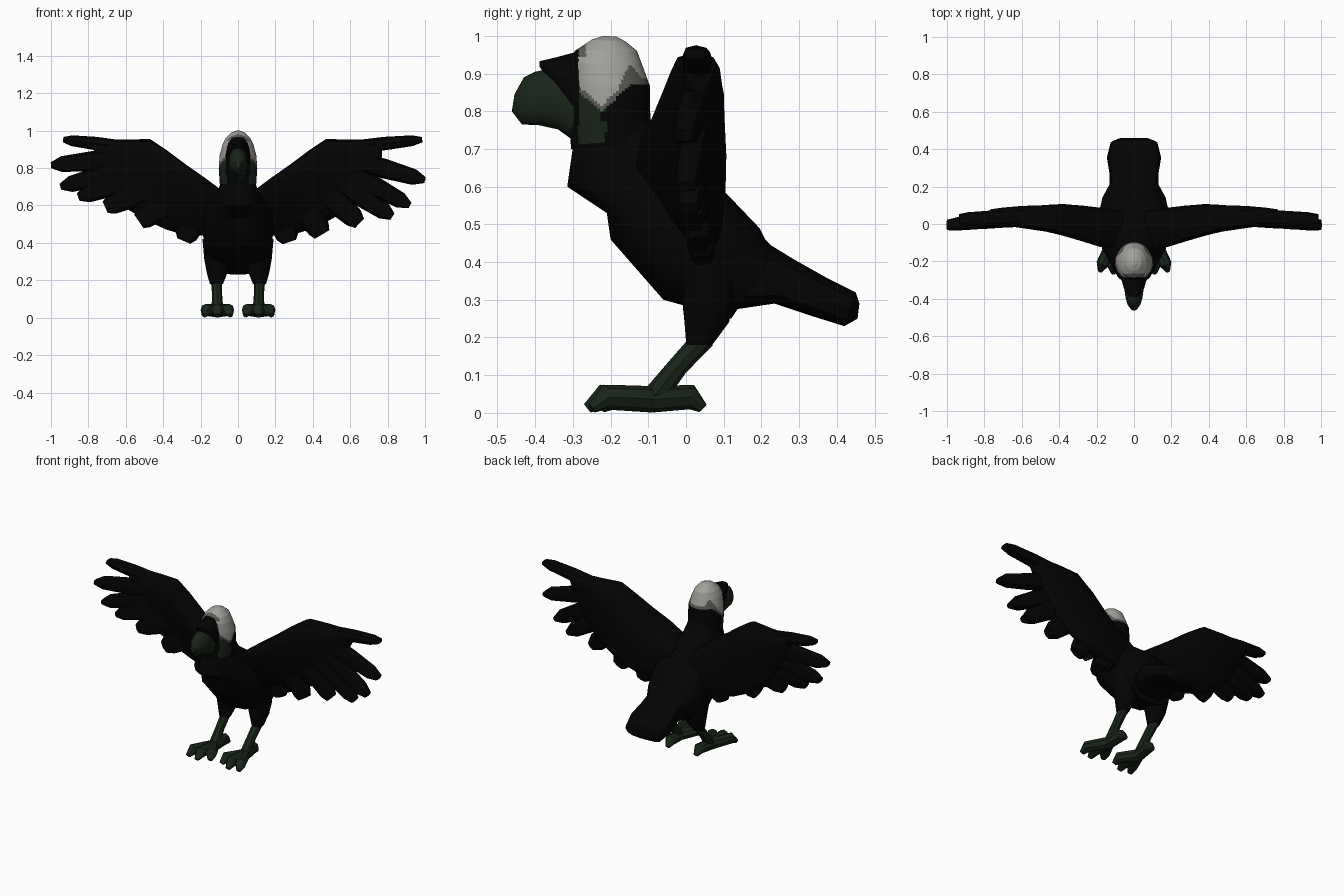
import bpy, bmesh, math
from mathutils import Vector

cube = bpy.data.objects.get("Cube")
if cube:
    bpy.data.objects.remove(cube, do_unlink=True)


def material(name, rgb):
    m = bpy.data.materials.new(name)
    m.use_nodes = True
    m.diffuse_color = (*rgb, 1)
    m.node_tree.nodes["Principled BSDF"].inputs["Base Color"].default_value = (*rgb, 1)
    return m


BLACK = material("black plumage", (0.0012, 0.0012, 0.0012))
GREEN = material("dark green skin", (0.010, 0.018, 0.010))
PALE = material("pale crown", (0.36, 0.35, 0.32))
GREY = material("grey crown edge", (0.10, 0.10, 0.09))


def loft(name, rings, mats, sides=12, power=1.0, taper=0.0, rule=None):
    """Skin rings of (centre, half axis, half axis) and cap both ends."""
    def shape(t):
        return math.copysign(abs(t) ** power, t) if abs(t) > 1e-6 else 0
    bm = bmesh.new()
    loops = []
    for c, a, b in rings:
        loop = []
        for i in range(sides):
            t = math.tau * i / sides
            u, v = shape(math.cos(t)), shape(math.sin(t))
            loop.append(bm.verts.new(Vector(c) + Vector(a) * u + Vector(b) * v * (1 + taper * u)))
        loops.append(loop)
    for lo, hi in zip(loops, loops[1:]):
        for i in range(sides):
            j = (i + 1) % sides
            bm.faces.new((lo[i], lo[j], hi[j], hi[i]))
    bm.faces.new(loops[0])
    bm.faces.new(loops[-1])
    bmesh.ops.recalc_face_normals(bm, faces=bm.faces)
    if rule:
        for f in bm.faces:
            f.material_index = rule(f.calc_center_median())
    mesh = bpy.data.meshes.new(name)
    bm.to_mesh(mesh)
    bm.free()
    for m in mats:
        mesh.materials.append(m)
    ob = bpy.data.objects.new(name, mesh)
    bpy.context.collection.objects.link(ob)
    bpy.ops.object.select_all(action="DESELECT")
    ob.select_set(True)
    bpy.context.view_layer.objects.active = ob
    bpy.ops.object.shade_smooth_by_angle(angle=math.radians(40))


def profile_rings(rows):
    """Rows of front y, front z, back y, back z, half width."""
    out = []
    for fy, fz, by, bz, w in rows:
        front, back = Vector((0, fy, fz)), Vector((0, by, bz))
        out.append(((front + back) / 2, (front - back) / 2, (w, 0, 0)))
    return out


def tube(name, points, radii, mat, sides=8):
    """Round limb through points, each ring square to the path."""
    pts = [Vector(p) for p in points]
    rings = []
    for i, p in enumerate(pts):
        d = (pts[min(i + 1, len(pts) - 1)] - pts[max(i - 1, 0)]).normalized()
        u = d.cross(Vector((0, 0, 1))).normalized()
        rings.append((p, u * radii[i], d.cross(u) * radii[i]))
    loft(name, rings, [mat], sides)


# Body and neck
loft("body", profile_rings([
    (-0.295, 0.74, -0.11, 0.82, 0.07),
    (-0.315, 0.60, -0.07, 0.72, 0.11),
    (-0.21, 0.53, 0.09, 0.60, 0.18),
    (-0.20, 0.46, 0.195, 0.49, 0.19),
    (-0.06, 0.30, 0.21, 0.46, 0.18),
    (0.12, 0.25, 0.24, 0.43, 0.14),
]), [BLACK], 16, power=0.75)

# Tail
loft("tail", profile_rings([
    (0.10, 0.27, 0.20, 0.46, 0.13),
    (0.235, 0.29, 0.29, 0.405, 0.13),
    (0.34, 0.255, 0.37, 0.36, 0.145),
    (0.42, 0.23, 0.45, 0.32, 0.125),
    (0.455, 0.25, 0.46, 0.29, 0.08),
]), [BLACK], power=0.7)

# Head: outline rows are refined so the colour patches get clean edges
HEAD = [
    (-0.305, 0.70, -0.09, 0.72, 0.097),
    (-0.31, 0.80, -0.095, 0.80, 0.103),
    (-0.31, 0.87, -0.095, 0.865, 0.098),
    (-0.31, 0.93, -0.115, 0.92, 0.083),
    (-0.295, 0.96, -0.13, 0.96, 0.066),
    (-0.25, 0.99, -0.16, 0.985, 0.04),
    (-0.22, 1.0, -0.185, 0.998, 0.012),
]
STEPS = 10
fine = [[p + (q - p) * s / STEPS for p, q in zip(lo, hi)]
        for lo, hi in zip(HEAD, HEAD[1:]) for s in range(STEPS)]
fine.append(HEAD[-1])


def head_colour(c):
    if c.y < -0.285 and c.z < 0.965:
        return 0
    edge = min(0.87, 0.80 + 0.85 * abs(c.y + 0.225))
    # grey notch rises behind the cheek, and a grey strip runs along the brow
    grey = max(0.015, 0.06 - 1.3 * abs(c.y + 0.15))
    if c.z > edge:
        return 3 if c.z < edge + grey or (c.y < -0.265 and c.z > 0.945) else 2
    # bare cheek narrows in the middle
    cheek = -0.228 if 0.77 < c.z < 0.80 else -0.212
    return 1 if c.y < cheek and c.z > 0.715 else 0


loft("head", profile_rings(fine), [BLACK, GREEN, PALE, GREY], 80, rule=head_colour)

# Narrow hood ending in the pointed brow
loft("brow_hood", profile_rings([
    (-0.27, 0.74, -0.255, 0.96, 0.066),
    (-0.305, 0.79, -0.30, 0.955, 0.066),
    (-0.345, 0.855, -0.345, 0.943, 0.054),
    (-0.388, 0.918, -0.388, 0.933, 0.025),
]), [BLACK])

# Hooked beak
loft("beak", profile_rings([
    (-0.295, 0.72, -0.295, 0.90, 0.05),
    (-0.34, 0.752, -0.35, 0.915, 0.052),
    (-0.39, 0.763, -0.40, 0.905, 0.045),
    (-0.435, 0.765, -0.43, 0.89, 0.034),
    (-0.462, 0.80, -0.455, 0.845, 0.014),
]), [GREEN], 12)

# Wings: arm rows are x, top, bottom, centre y, half depth, forward lean of the top
ARM = [
    (0.06, 0.66, 0.48, -0.02, 0.09, 0.03),
    (0.18, 0.75, 0.44, 0.0, 0.085, 0.045),
    (0.28, 0.82, 0.44, 0.02, 0.078, 0.04),
    (0.38, 0.895, 0.47, 0.035, 0.072, 0.03),
    (0.47, 0.955, 0.51, 0.04, 0.062, 0.02),
    (0.60, 0.953, 0.585, 0.04, 0.052, 0.005),
    (0.70, 0.95, 0.72, 0.04, 0.042, 0.0),
    (0.77, 0.95, 0.86, 0.035, 0.038, 0.0),
]
ROOTS = [(0.58, 0.91), (0.56, 0.86), (0.53, 0.81), (0.48, 0.77),
         (0.42, 0.72), (0.32, 0.66), (0.20, 0.62)]
TIPS = {
    "left": [(0.985, 0.952), (1.0, 0.735), (0.92, 0.60), (0.825, 0.54),
             (0.65, 0.505), (0.45, 0.445), (0.275, 0.405)],
    "right": [(0.935, 0.952), (1.0, 0.815), (0.95, 0.70), (0.855, 0.645),
              (0.71, 0.59), (0.53, 0.515), (0.29, 0.41)],
}
# Feather half width and tip bluntness, wing tip first
BLADES = [(0.036, 0.4), (0.053, 0.3), (0.054, 0.3), (0.058, 0.35),
          (0.068, 0.5), (0.075, 0.6), (0.075, 0.5)]
for side, sx in (("left", 1), ("right", -1)):
    rings = []
    for x, top, low, yc, hy, lean in ARM:
        rings.append(((sx * x, yc, (top + low) / 2), (0, -lean, (top - low) / 2), (0, hy, 0)))
    loft(side + "_wing", rings, [BLACK], 16, power=0.7, taper=0.4)

    # Flight feathers fan out from the arm
    for i, (r, t, (wide, blunt)) in enumerate(zip(ROOTS, TIPS[side], BLADES)):
        a = Vector((sx * r[0], 0.04, r[1]))
        tip_y = 0.025 if i == 0 else 0.06 - 0.065 * t[0]
        b = Vector((sx * t[0], tip_y, t[1]))
        across = (b - a).cross(Vector((0, 1, 0))).normalized()
        rings = [(a.lerp(b, f), across * wide * w, (0, th, 0))
                 for f, w, th in ((0, 0.9, 0.04), (0.5, 1, 0.04),
                                  (0.87, 0.8, 0.036), (1, blunt, 0.028))]
        loft(f"{side}_feather_{i + 1}", rings, [BLACK], 8, power=0.8)

    # Feathered thigh
    loft(side + "_thigh", [
        ((sx * x, y, z), (w, 0, 0), (0, d, 0)) for x, y, z, w, d in (
            (0.11, 0.05, 0.42, 0.08, 0.11),
            (0.11, 0.06, 0.31, 0.07, 0.075),
            (0.112, 0.055, 0.24, 0.055, 0.062),
            (0.115, 0.035, 0.18, 0.035, 0.036))
    ], [BLACK], 10)

    # Shin and toes
    ankle = (sx * 0.11, -0.09, 0.036)
    tube(side + "_shin", [(sx * 0.115, 0.05, 0.20), (sx * 0.112, -0.02, 0.125), ankle],
         (0.03, 0.027, 0.032), GREEN)
    for toe, x, y in (("inner", 0.04, -0.225), ("middle", 0.11, -0.262),
                      ("outer", 0.18, -0.25), ("rear", 0.10, 0.045)):
        knuckle = Vector((sx * (0.11 + (x - 0.11) * 0.85), -0.09 + (y + 0.09) * 0.78, 0.042))
        end = (sx * x, y, 0.012)
        tube(f"{side}_{toe}_toe", [ankle, knuckle, end], (0.035, 0.033, 0.014), GREEN)
